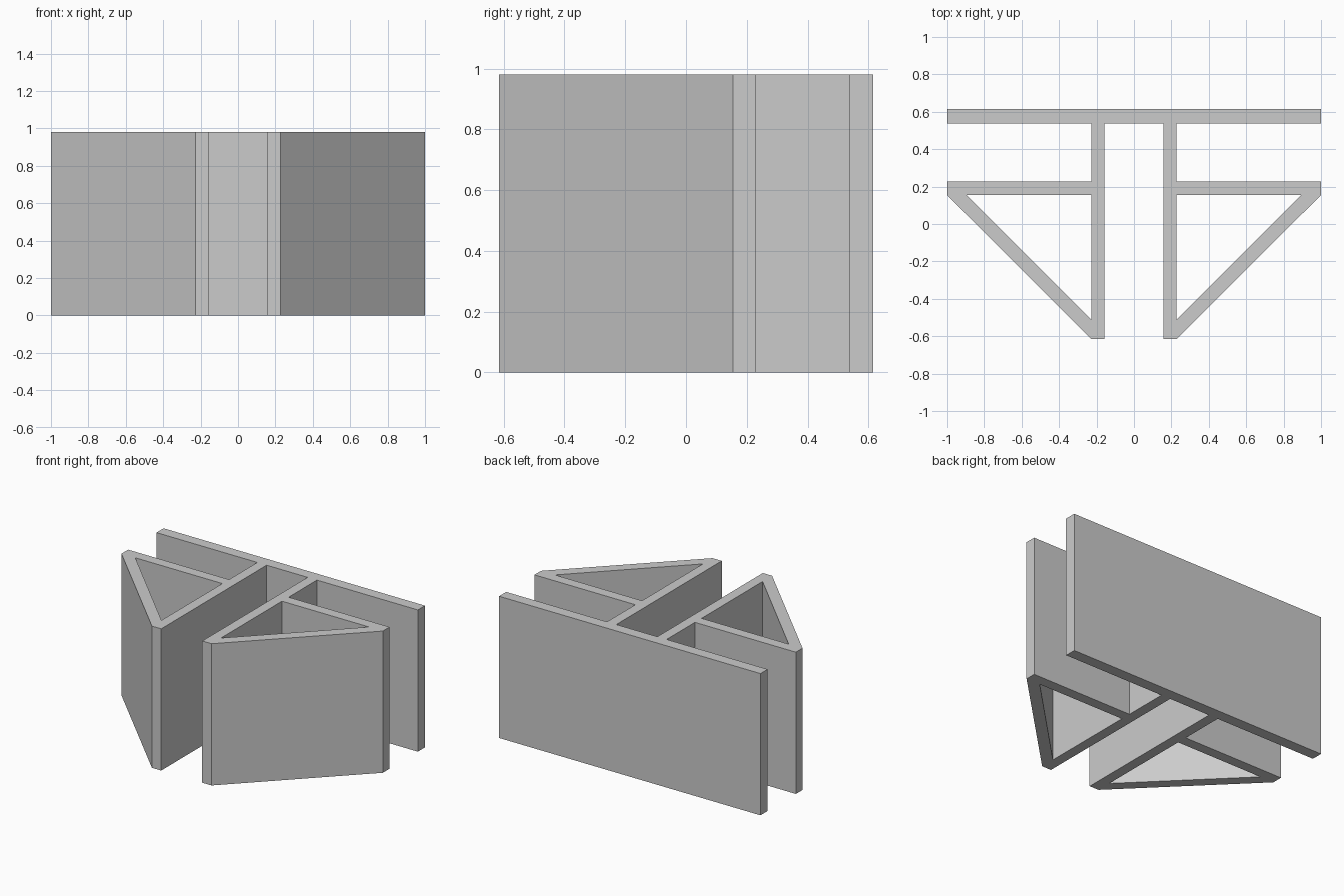
import bpy
import bmesh

cube = bpy.data.objects.get("Cube")
if cube:
    bpy.data.objects.remove(cube, do_unlink=True)

HEIGHT = 0.98
BACK, FRONT = 0.615, -0.615          # overall depth
PLATE = 0.537                        # front side of the back plate
RIB_BACK, RIB_FRONT = 0.228, 0.155   # cross rib
WEB_IN, WEB_OUT = 0.157, 0.228       # long web
INNER = 0.739                        # x - y along the inside of the diagonal wall

# Plain grey
grey = bpy.data.materials.new("plain grey")
grey.use_nodes = True
color = (0.6, 0.6, 0.6, 1)
grey.diffuse_color = color
grey.node_tree.nodes["Principled BSDF"].inputs["Base Color"].default_value = color


def mirrored(points):
    return [(-x, y) for x, y in reversed(points)]


# Left half of the outline, from the back corner to the inside of the channel
half = [(1, BACK), (1, PLATE), (WEB_OUT, PLATE), (WEB_OUT, RIB_BACK),
        (1, RIB_BACK), (1, RIB_FRONT), (WEB_OUT, FRONT), (WEB_IN, FRONT),
        (WEB_IN, PLATE)]
# Triangular opening inside each wing
opening = [(WEB_OUT, RIB_FRONT), (INNER + RIB_FRONT, RIB_FRONT),
           (WEB_OUT, WEB_OUT - INNER)]
loops = [half + mirrored(half), opening, mirrored(opening)]

# Fill the profile between the outline and the openings, then extrude it upwards
bm = bmesh.new()
edges = []
for loop in loops:
    verts = [bm.verts.new((x, y, 0)) for x, y in loop]
    edges += [bm.edges.new((a, b)) for a, b in zip(verts, verts[1:] + verts[:1])]
bmesh.ops.triangle_fill(bm, edges=edges, use_beauty=True, use_dissolve=False)
result = bmesh.ops.extrude_face_region(bm, geom=bm.faces[:], use_keep_orig=True)
top = [v for v in result["geom"] if isinstance(v, bmesh.types.BMVert)]
bmesh.ops.translate(bm, verts=top, vec=(0, 0, HEIGHT))
bmesh.ops.recalc_face_normals(bm, faces=bm.faces[:])

mesh = bpy.data.meshes.new("extruded_bracket")
bm.to_mesh(mesh)
bm.free()
mesh.materials.append(grey)
bracket = bpy.data.objects.new("extruded_bracket", mesh)
bpy.context.collection.objects.link(bracket)
